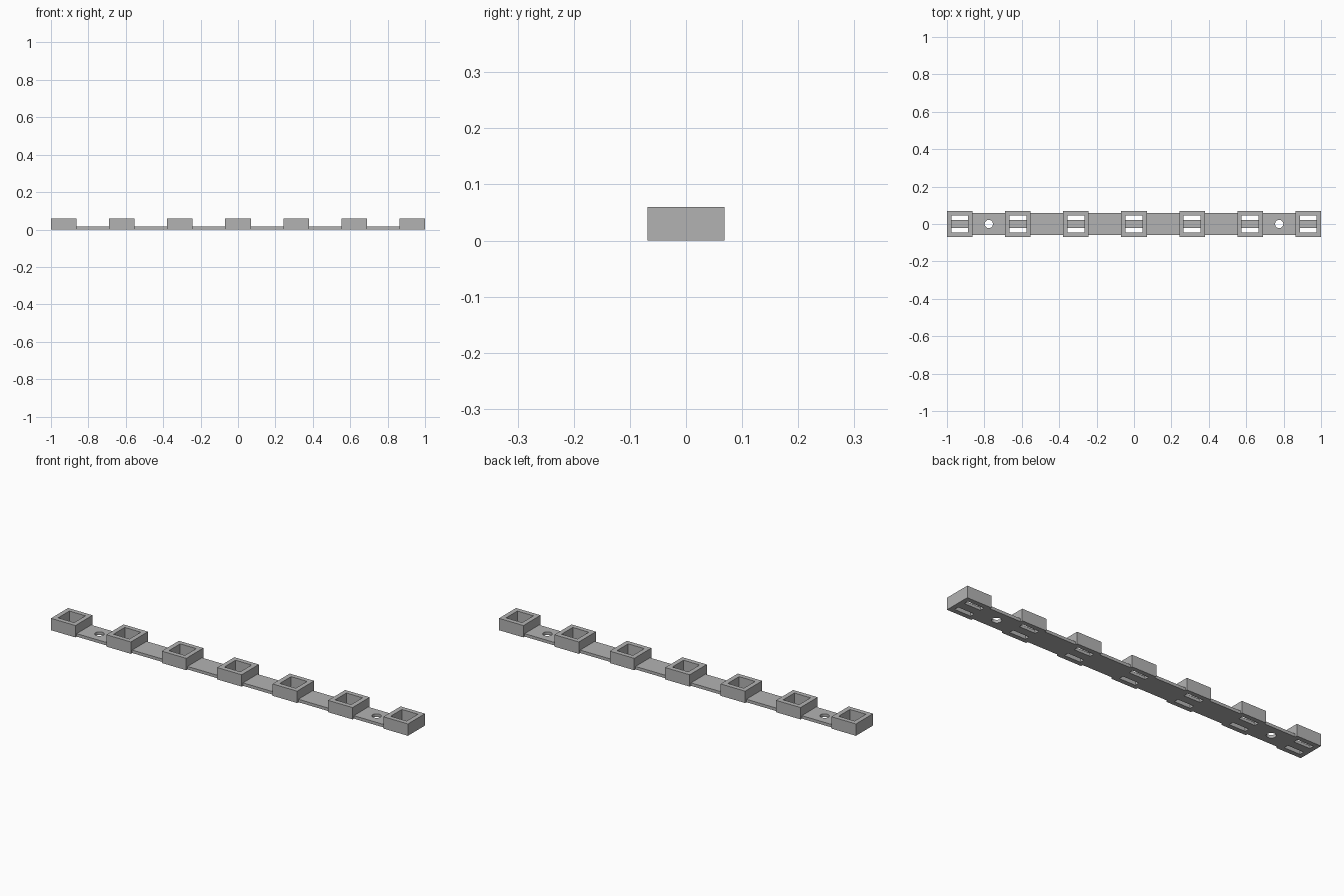
import bpy, bmesh
from mathutils import Matrix, Vector

cube = bpy.data.objects.get("Cube")
if cube:
    bpy.data.objects.remove(cube, do_unlink=True)

grey = bpy.data.materials.new("plain grey")
grey.use_nodes = True
colour = (0.45, 0.45, 0.45, 1)
grey.diffuse_color = colour
grey.node_tree.nodes["Principled BSDF"].inputs["Base Color"].default_value = colour

SIZE, HEIGHT, BASE = 0.137, 0.06, 0.015
OPENING, BAR = 0.09, 0.042
COUNT = 7
PITCH = (2 - SIZE) / (COUNT - 1)
centres = [(i - (COUNT - 1) / 2) * PITCH for i in range(COUNT)]


def add_box(bm, x, y, z0, z1, sx, sy):
    place = Matrix.Translation((x, y, (z0 + z1) / 2)) @ Matrix.Diagonal((sx, sy, z1 - z0, 1))
    bmesh.ops.create_cube(bm, size=1, matrix=place)


def finish(bm, name):
    mesh = bpy.data.meshes.new(name)
    bm.to_mesh(mesh)
    bm.free()
    mesh.materials.append(grey)
    obj = bpy.data.objects.new(name, mesh)
    bpy.context.scene.collection.objects.link(obj)
    return obj


# Thin strips joining neighbouring sockets, the end ones with a screw hole
for i in range(COUNT - 1):
    bm = bmesh.new()
    add_box(bm, (centres[i] + centres[i + 1]) / 2, 0, 0, BASE, PITCH - SIZE, 0.116)
    strip = finish(bm, f"strip_{i + 1}")
    if i in (0, COUNT - 2):
        bm = bmesh.new()
        bmesh.ops.create_cone(bm, cap_ends=True, segments=32, radius1=0.022, radius2=0.022,
                              depth=0.1, matrix=Matrix.Translation(((centres[i] + centres[i + 1]) / 2, 0, 0)))
        cutter = finish(bm, f"screw_hole_cutter_{i + 1}")
        cutter.hide_render = True
        cutter.hide_set(True)
        cut = strip.modifiers.new("screw hole", "BOOLEAN")
        cut.object = cutter
        cut.solver = "EXACT"

# Square sockets: four walls around an opening, crossed by a low floor bar
wall = (SIZE - OPENING) / 2
offset = (SIZE - wall) / 2
for i, x in enumerate(centres):
    bm = bmesh.new()
    for side in (-1, 1):
        add_box(bm, x, side * offset, 0, HEIGHT, SIZE, wall)
        add_box(bm, x + side * offset, 0, 0, HEIGHT, wall, OPENING)
    finish(bm, f"socket_{i + 1}")
    bm = bmesh.new()
    add_box(bm, x, 0, 0, BASE, OPENING, BAR)
    finish(bm, f"floor_bar_{i + 1}")
